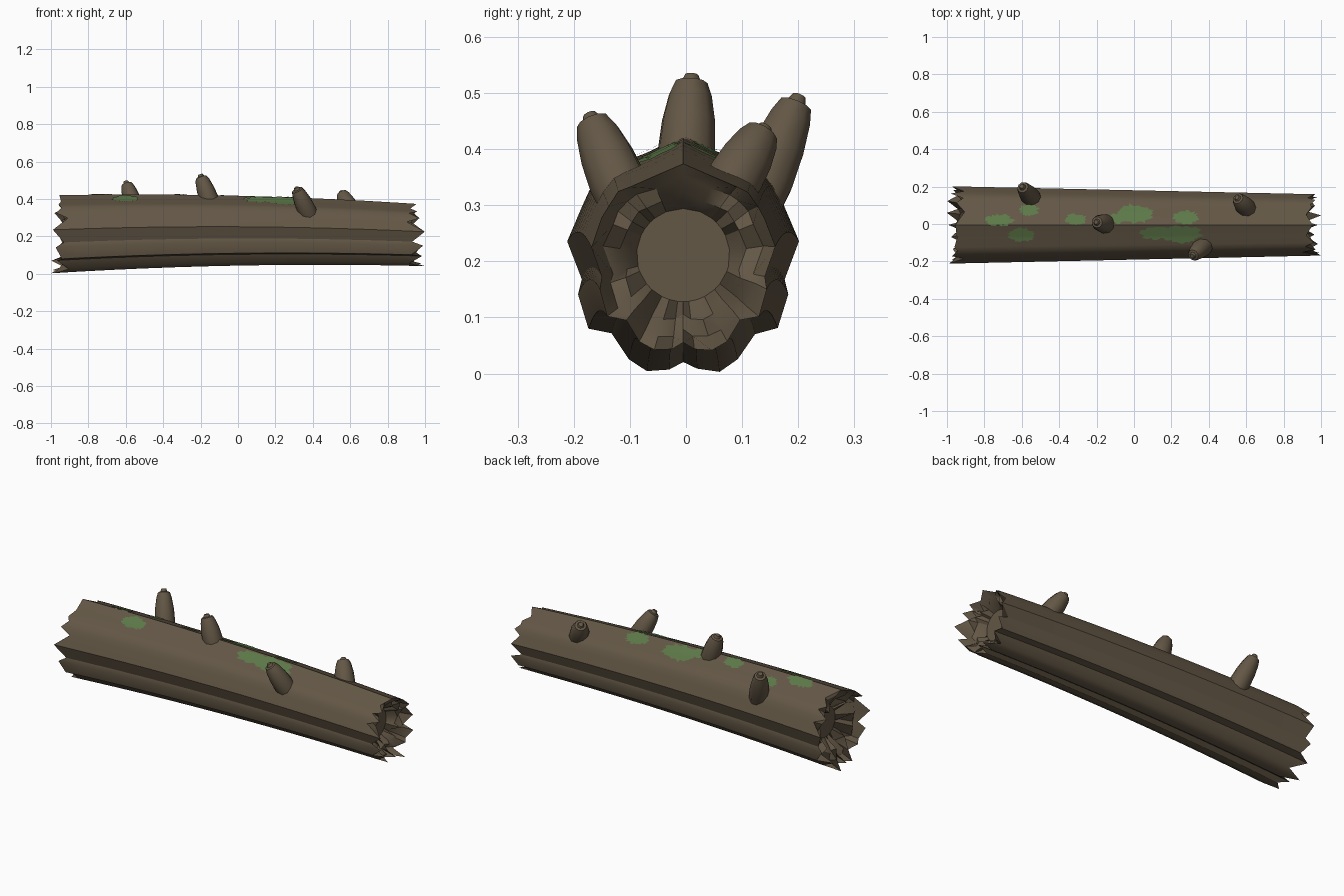
import bpy, bmesh, math, random
from mathutils import Vector
from mathutils.bvhtree import BVHTree

random.seed(4)
cube = bpy.data.objects.get("Cube")
if cube:
    bpy.data.objects.remove(cube, do_unlink=True)


def material(name, rgb):
    m = bpy.data.materials.new(name)
    m.use_nodes = True
    m.diffuse_color = (*rgb, 1)
    m.node_tree.nodes["Principled BSDF"].inputs["Base Color"].default_value = (*rgb, 1)
    return m


BARK = material("brown bark", (0.125, 0.095, 0.06))
MOSS = material("moss green", (0.11, 0.19, 0.065))


def finish(bm, name, mat, angle):
    bmesh.ops.recalc_face_normals(bm, faces=bm.faces)
    mesh = bpy.data.meshes.new(name)
    bm.to_mesh(mesh)
    mesh.materials.append(mat)
    ob = bpy.data.objects.new(name, mesh)
    bpy.context.collection.objects.link(ob)
    bpy.ops.object.select_all(action="DESELECT")
    ob.select_set(True)
    bpy.context.view_layer.objects.active = ob
    bpy.ops.object.shade_smooth_by_angle(angle=math.radians(angle))
    return ob


def bridge(bm, a, b):
    n = len(a)
    for i in range(n):
        bm.faces.new((a[i], a[(i + 1) % n], b[(i + 1) % n], b[i]))


# Fluted log section: one half, bottom to top, then mirrored
half = [(0, -.19), (.025, -.207), (.065, -.207), (.098, -.19), (.128, -.14),
        (.17, -.133), (.188, -.07), (.182, -.045), (.207, .025), (.182, .085),
        (.168, .115), (.145, .145), (.12, .158), (.07, .177), (0, .21)]
section = half + [(-y, z) for y, z in half[-2:0:-1]]
N = len(section)


def place(x, y, z, k=1):
    # Taper and bend the log along its length
    s = 0.895 - 0.105 * x
    return Vector((x, y * s * k - .005, z * s * k + .2075 - .0025 * x + .022 * (1 - x * x)))


def jagged(side, tip, valley, phase):
    out = []
    for i in range(N):
        long = (i + phase) % 2 == 0
        out.append(side * (tip - random.uniform(0, .035) if long
                           else valley + random.uniform(-.025, .025)))
    return out


bm = bmesh.new()


def ring(xs, k=1):
    return [bm.verts.new(place(x, y, z, k)) for x, (y, z) in zip(xs, section)]


# Bark wall with a toothed rim at both ends
rims = {s: jagged(s, 1.0, .925, 0) for s in (-1, 1)}
for s in rims:
    rims[s][2] = s
    rims[s][12] = s * 0.95
    rims[s][14] = s * 0.955
    rims[s][16] = s * 0.96
stations = [rims[-1]] + [[-.85 + 1.7 * i / 10] * N for i in range(11)] + [rims[1]]
rings = [ring(xs) for xs in stations]
for a, b in zip(rings, rings[1:]):
    bridge(bm, a, b)

# Splintered hollow and round heart at both ends
for s, rim in ((-1, rings[0]), (1, rings[-1])):
    inner = ring(jagged(s, .95, .90, 1), .86)
    deep = ring(jagged(s, .94, .88, 0), .68)
    heart = []
    for y, z in section:
        a = math.atan2(z, y)
        c = place(s * .86, 0, 0)
        heart.append(bm.verts.new(c + Vector((0, math.cos(a) * .083, math.sin(a) * .083))))
    bridge(bm, rim, inner)
    bridge(bm, inner, deep)
    bridge(bm, deep, heart)
    bm.faces.new(heart)
log = finish(bm, "log", BARK, 32)
surface = BVHTree.FromBMesh(bm)
bm.free()


# Broken branch stubs: blunt tapered spikes
def stub(name, base, tip, sides=10):
    base, tip = Vector(base), Vector(tip)
    axis = tip - base
    turn = axis.to_track_quat("Z", "Y")
    b = bmesh.new()
    loops = []
    for t, r in ((-.35, .046), (.1, .052), (.45, .048), (.75, .039),
                 (.9, .03), (.92, .018), (1, .012)):
        loops.append([b.verts.new(base + axis * t + turn @ Vector(
            (r * math.cos(i * math.tau / sides), r * math.sin(i * math.tau / sides), 0)))
            for i in range(sides)])
    for p, q in zip(loops, loops[1:]):
        bridge(b, p, q)
    b.faces.new(loops[0])
    b.faces.new(loops[-1])
    finish(b, name, BARK, 40)
    b.free()


stub("back_right_stub", (-.545, .135, .33), (-.6, .202, .495))
stub("top_stub", (-.15, 0, .385), (-.203, .01, .532))
stub("front_stub", (.375, -.115, .325), (.31, -.172, .462))
stub("back_left_stub", (.605, .08, .335), (.55, .142, .44))


# Ragged moss patches draped over the top of the log
def moss_patch(name, x, y, rx, ry, sides=36):
    b = bmesh.new()

    def drape(px, py):
        hit = surface.ray_cast(Vector((px, py, 2)), Vector((0, 0, -1)))[0]
        return b.verts.new(hit + Vector((0, 0, .004)))

    rough = [random.uniform(.72, 1.08) for _ in range(sides)]
    center = drape(x, y)
    loops = []
    for t in (.2, .4, .6, .8, 1):
        loops.append([drape(x + rx * t * math.cos(i * math.tau / sides) * (r if t > .7 else .9),
                            y + ry * t * math.sin(i * math.tau / sides) * (r if t > .7 else .9))
                      for i, r in enumerate(rough)])
    for i in range(sides):
        b.faces.new((center, loops[0][i], loops[0][(i + 1) % sides]))
    for p, q in zip(loops, loops[1:]):
        bridge(b, p, q)
    finish(b, name, MOSS, 40)
    b.free()


patches = [(-.72, .02, .08, .035), (-.56, .075, .055, .035), (-.6, -.06, .075, .04),
           (-.31, .025, .06, .032), (-.09, .03, .05, .03), (.01, .055, .095, .055),
           (.28, .035, .07, .04), (.12, -.05, .1, .035), (.26, -.055, .11, .05)]
for i, p in enumerate(patches):
    moss_patch(f"moss_patch_{i + 1}", *p)
